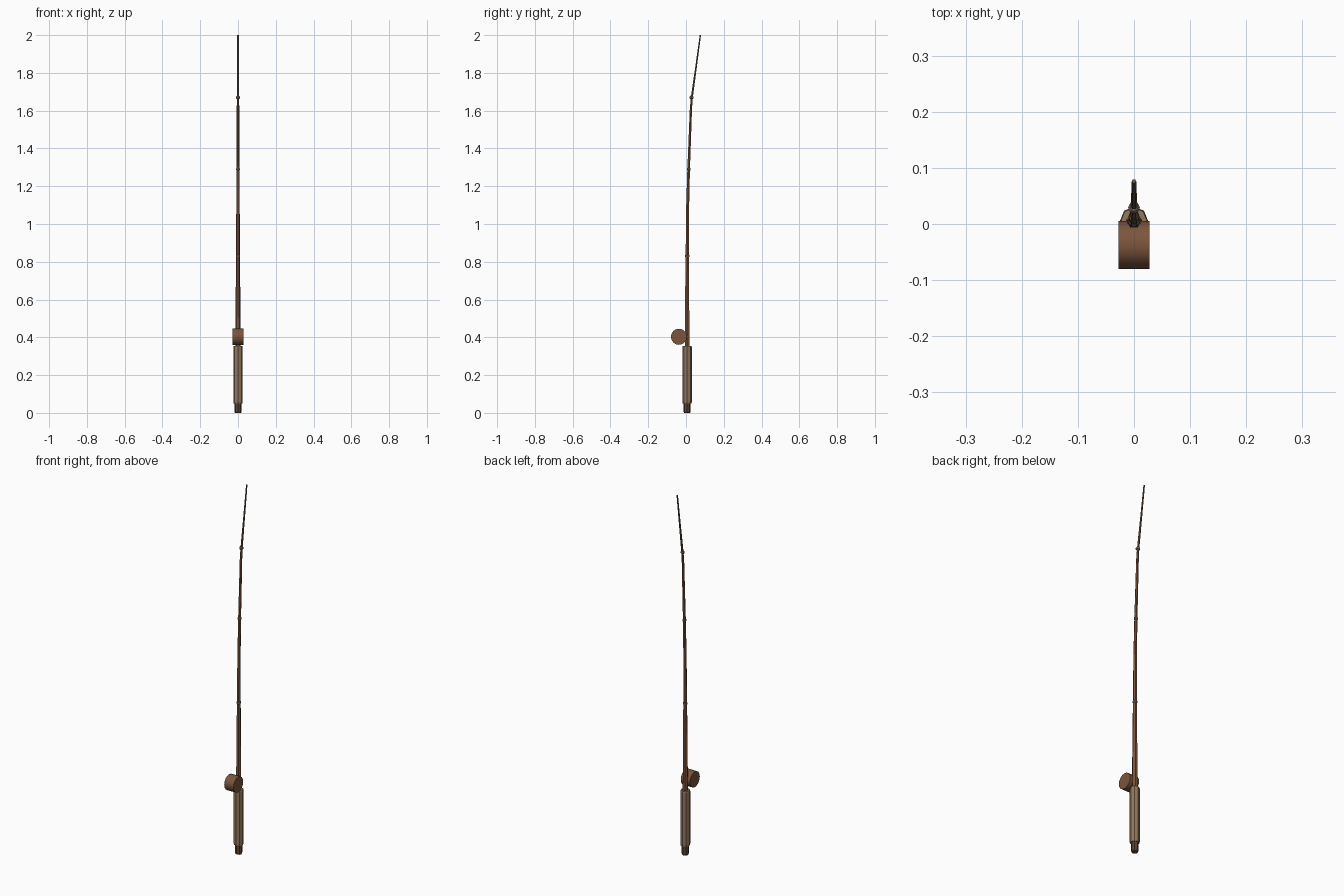
import bpy, bmesh, math

if "Cube" in bpy.data.objects:
    bpy.data.objects.remove(bpy.data.objects["Cube"])

def material(name, rgb):
    m = bpy.data.materials.new(name)
    m.diffuse_color = (*rgb, 1)
    m.use_nodes = True
    m.node_tree.nodes["Principled BSDF"].inputs["Base Color"].default_value = m.diffuse_color
    return m

WOOD = material("rod_wood", (0.20, 0.09, 0.045))
GREY_WOOD = material("tip_wood", (0.16, 0.10, 0.06))
CORK = material("cork", (0.30, 0.19, 0.11))
DARK = material("dark_wood", (0.11, 0.055, 0.03))
METAL = material("guide_metal", (0.24, 0.19, 0.14))

def tube(name, stations, sides, mat, turn=0.0):
    """Loft rings through (y, z, radius) stations and cap both ends."""
    bm = bmesh.new()
    rings = []
    for y, z, r in stations:
        rings.append([bm.verts.new((r * math.cos(turn + math.tau * i / sides),
                                    y + r * math.sin(turn + math.tau * i / sides), z))
                      for i in range(sides)])
    for a, b in zip(rings, rings[1:]):
        for i in range(sides):
            j = (i + 1) % sides
            bm.faces.new((a[i], a[j], b[j], b[i]))
    bm.faces.new(rings[0][::-1])
    bm.faces.new(rings[-1])
    me = bpy.data.meshes.new(name)
    bm.to_mesh(me)
    bm.free()
    me.materials.append(mat)
    ob = bpy.data.objects.new(name, me)
    bpy.context.collection.objects.link(ob)
    return ob

AXIS = 0.006

# butt cap and grip
tube("butt_cap", [(AXIS, 0, 0.016), (AXIS, 0.008, 0.019), (AXIS, 0.055, 0.019)], 8, DARK)
tube("grip", [(AXIS, 0.05, 0.023), (AXIS, 0.058, 0.025),
              (AXIS, 0.347, 0.025), (AXIS, 0.355, 0.023)], 8, CORK)

# tapered, gently bent rod
tube("rod_blank", [(AXIS, 0.34, 0.0145), (AXIS, 0.60, 0.0125), (0.007, 0.83, 0.0105),
                   (0.009, 1.10, 0.009), (0.014, 1.29, 0.008), (0.026, 1.61, 0.0068),
                   (0.031, 1.67, 0.0062)], 6, WOOD)
tube("rod_tip", [(0.031, 1.67, 0.0062), (0.053, 1.83, 0.005), (0.076, 2.0, 0.004)],
     6, GREY_WOOD)

# line guides
for i, (y, z, r) in enumerate([(0.007, 0.83, 0.0115), (0.014, 1.29, 0.010), (0.029, 1.67, 0.0105)]):
    tube(f"line_guide_{i + 1}", [(y, z - 0.009, r * 0.6), (y, z - 0.004, r),
                                 (y, z + 0.004, r), (y, z + 0.009, r * 0.6)], 8, METAL)

# reel drum lying across the rod
bpy.ops.mesh.primitive_cylinder_add(vertices=16, radius=0.0425, depth=0.056,
                                    location=(0, -0.0375, 0.403),
                                    rotation=(0, math.pi / 2, 0))
reel = bpy.context.object
reel.name = "reel"
reel.data.materials.append(WOOD)
bpy.ops.object.shade_smooth_by_angle(angle=math.radians(30))
